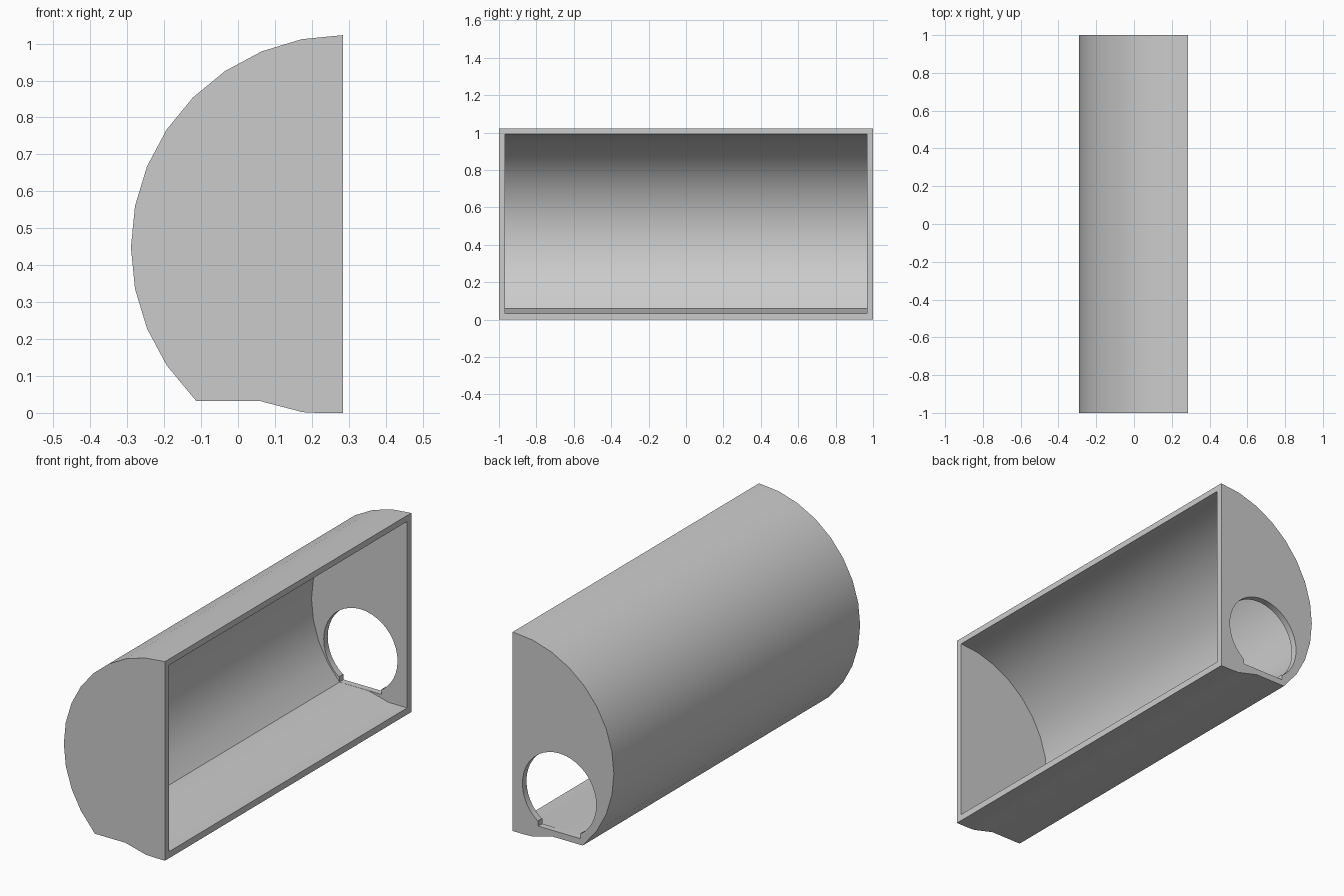
import bpy, bmesh
from math import sin, cos, radians

if "Cube" in bpy.data.objects:
    bpy.data.objects.remove(bpy.data.objects["Cube"])

CX, CZ = 0.285, 0.448      # centre of the curved shell
R_OUT, WALL = 0.575, 0.031


def arc(cx, cz, r, a0, steps, step=11.25):
    return [(cx + r * cos(radians(a0 + i * step)), cz + r * sin(radians(a0 + i * step)))
            for i in range(steps)]


def extrude_y(name, profile, y0, y1):
    """Solid from an x-z profile, extruded along y."""
    bm = bmesh.new()
    face = bm.faces.new([bm.verts.new((x, y0, z)) for x, z in profile])
    out = bmesh.ops.extrude_face_region(bm, geom=[face])
    moved = [v for v in out["geom"] if isinstance(v, bmesh.types.BMVert)]
    bmesh.ops.translate(bm, verts=moved, vec=(0, y1 - y0, 0))
    bmesh.ops.recalc_face_normals(bm, faces=bm.faces)
    mesh = bpy.data.meshes.new(name)
    bm.to_mesh(mesh)
    bm.free()
    obj = bpy.data.objects.new(name, mesh)
    bpy.context.collection.objects.link(obj)
    return obj


def cut(target, cutter):
    cutter.hide_render = True
    mod = target.modifiers.new("cut", "BOOLEAN")
    mod.operation, mod.solver, mod.object = "DIFFERENCE", "EXACT", cutter
    bpy.context.view_layer.objects.active = target
    bpy.ops.object.modifier_apply(modifier=mod.name)
    bpy.data.objects.remove(cutter)


# half-round outer body with a stepped underside
outer = arc(CX, CZ, R_OUT, 90, 12)
outer += [(-0.113, 0.032), (0.06, 0.032), (0.175, 0.002), (0.215, 0.0), (CX, 0.0)]
shell = extrude_y("half_round_shell", outer, -1, 1)

# cavity open towards +x, with a floor following the underside
inner = arc(CX, CZ, R_OUT - WALL, 90, 13)
inner += [(0.065, 0.063), (0.18, 0.034), (0.4, 0.034), (0.4, CZ + R_OUT - WALL)]
cut(shell, extrude_y("cavity_cutter", inner, -0.968, 0.967))

# round doorway with a wider flat-bottomed slot at its foot
HX, HZ, HR, SLOT, SILL = 0.02, 0.26, 0.21, 0.12, 0.064
ring = [p for p in arc(HX, HZ, HR, -90, 40, 9) if abs(p[0] - HX) > SLOT or p[1] > HZ]
foot_z = HZ - (HR ** 2 - SLOT ** 2) ** 0.5
lip = 0.004
door = [(HX - SLOT, foot_z + lip), (HX - SLOT, SILL), (HX + SLOT, SILL), (HX + SLOT, foot_z + lip)]
cut(shell, extrude_y("doorway_cutter", door + ring, 0.9, 1.1))

# smooth curves, crisp edges
bpy.ops.object.select_all(action="DESELECT")
shell.select_set(True)
bpy.context.view_layer.objects.active = shell
bpy.ops.object.shade_smooth_by_angle(angle=radians(30))
